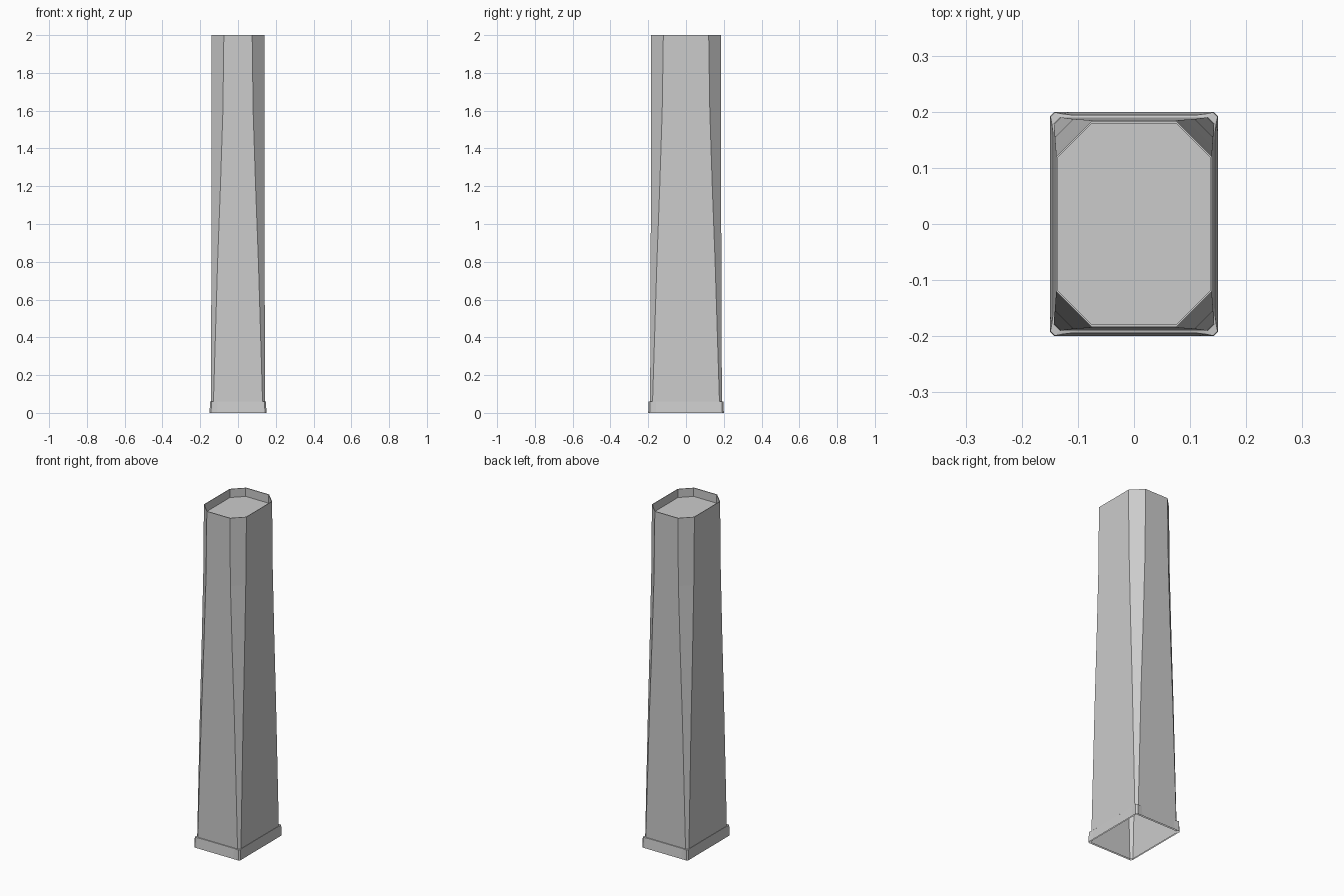
import bpy, bmesh

cube = bpy.data.objects.get("Cube")
if cube:
    bpy.data.objects.remove(cube, do_unlink=True)

concrete = bpy.data.materials.new("light_grey_concrete")
concrete.use_nodes = True
GREY = (0.6, 0.6, 0.6, 1)
concrete.diffuse_color = GREY
concrete.node_tree.nodes["Principled BSDF"].inputs["Base Color"].default_value = GREY


def octagon(hx, hy, cut, z):
    """Rectangle with chamfered corners, counterclockwise."""
    corner = [(hx, hy - cut), (hx - cut, hy)]
    pts = corner + [(-x, y) for x, y in reversed(corner)]
    pts += [(-x, -y) for x, y in pts]
    return [(x, y, z) for x, y in pts]


def flared(hx, hy, cut, pull, z):
    """Chamfered rectangle whose sides bow in between flaring corners."""
    quarter = [(hx - pull, 0), (hx - pull, hy - 0.04), (hx - pull / 2, hy - 0.02),
               (hx, hy - cut), (hx - cut, hy), (hx - 0.02, hy - pull / 2),
               (hx - 0.04, hy - pull)]
    half = quarter + [(0, hy - pull)] + [(-x, y) for x, y in reversed(quarter[1:])]
    return [(x, y, z) for x, y in half + [(-x, -y) for x, y in half]]


def loft(name, rings, cap_end=False):
    """Skin consecutive rings into one open shell."""
    bm = bmesh.new()
    loops = [[bm.verts.new(p) for p in ring] for ring in rings]
    n = len(loops[0])
    for low, high in zip(loops, loops[1:]):
        for i in range(n):
            j = (i + 1) % n
            bm.faces.new((low[i], low[j], high[j], high[i]))
    if cap_end:
        bm.faces.new(loops[-1])
    mesh = bpy.data.meshes.new(name)
    bm.to_mesh(mesh)
    bm.free()
    mesh.materials.append(concrete)
    obj = bpy.data.objects.new(name, mesh)
    bpy.context.collection.objects.link(obj)
    return obj


# Tapering shaft with widening corner chamfers, thin parapet and sunken roof
loft("tower_shaft", [
    octagon(0.143, 0.190, 0.012, 0.00),
    octagon(0.143, 0.190, 0.013, 0.06),
    octagon(0.141, 0.187, 0.033, 0.80),
    octagon(0.140, 0.186, 0.047, 1.20),
    octagon(0.139, 0.185, 0.059, 1.60),
    octagon(0.139, 0.184, 0.064, 2.00),
    octagon(0.136, 0.179, 0.061, 2.00),
    octagon(0.136, 0.179, 0.061, 1.95),
], cap_end=True)

# Low skirt around the foot, flaring at the corners, closed against the shaft
loft("base_skirt", [
    flared(0.150, 0.200, 0.008, 0.0, 0.00),
    flared(0.149, 0.199, 0.008, 0.005, 0.06),
    flared(0.143, 0.190, 0.012, 0.0, 0.061),
])
